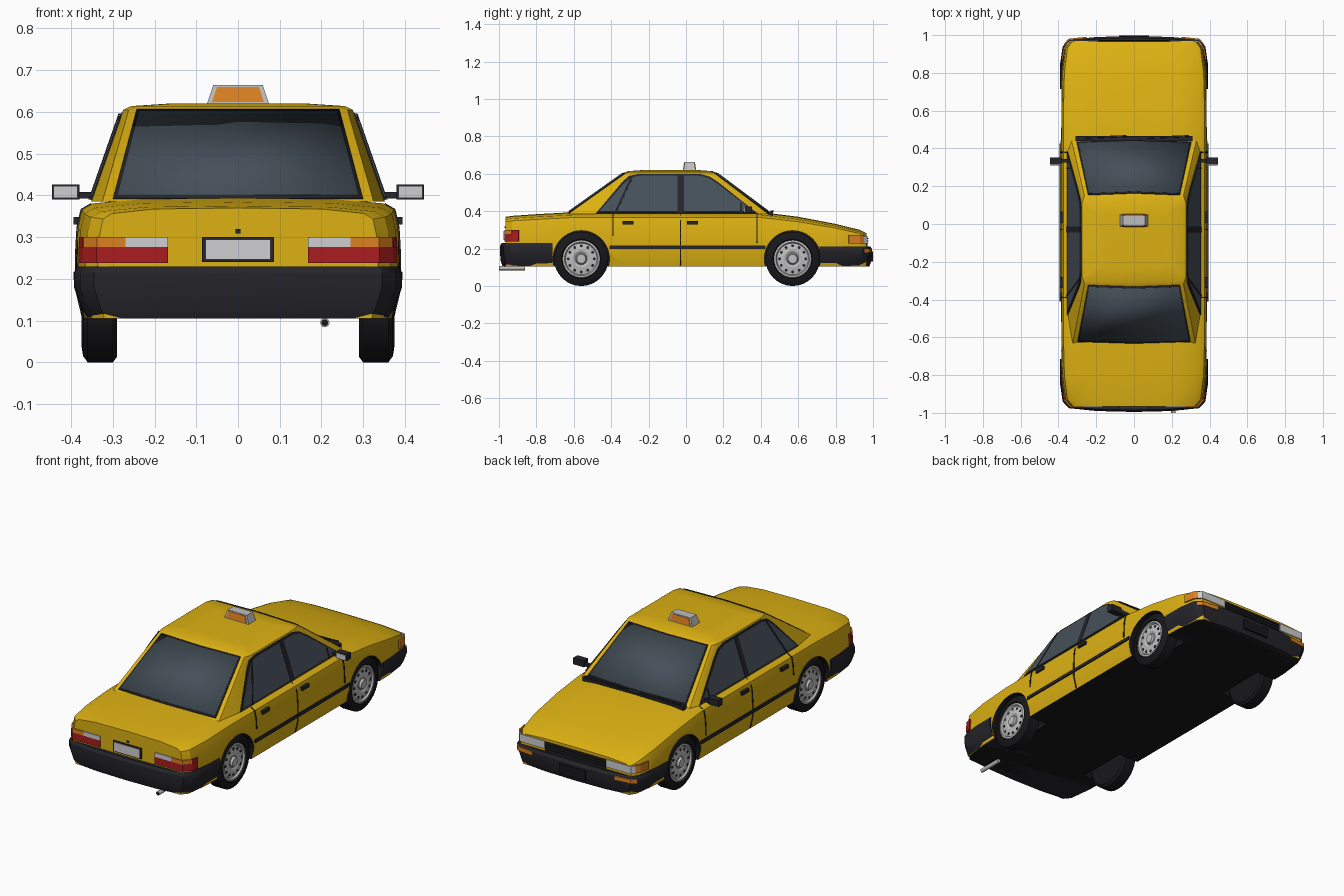
import bpy, bmesh, math
from mathutils import Vector

if "Cube" in bpy.data.objects:
    bpy.data.objects.remove(bpy.data.objects["Cube"])


def material(name, r, g, b):
    m = bpy.data.materials.new(name)
    m.use_nodes = True
    m.diffuse_color = (r, g, b, 1)
    bsdf = next(n for n in m.node_tree.nodes if n.type == 'BSDF_PRINCIPLED')
    bsdf.inputs["Base Color"].default_value = (r, g, b, 1)
    return m


yellow = material("yellow paint", .72, .44, .006)
glass = material("tinted glass", .06, .08, .1)
trim = material("dark trim", .018, .018, .024)
black = material("black rubber", .009, .009, .011)
metal = material("light metal", .52, .52, .52)
white = material("white lens", .62, .62, .64)
red = material("red lens", .4, .012, .014)
orange = material("orange lens", .72, .22, .015)


def build(name, verts, faces, mat, thick=0, mirror=False, smooth=True):
    bm = bmesh.new()
    vs = [bm.verts.new(v) for v in verts]
    for f in faces:
        bm.faces.new([vs[i] for i in f])
    bmesh.ops.recalc_face_normals(bm, faces=bm.faces)
    me = bpy.data.meshes.new(name)
    bm.to_mesh(me)
    bm.free()
    me.materials.append(mat)
    ob = bpy.data.objects.new(name, me)
    bpy.context.collection.objects.link(ob)
    if thick:
        sol = ob.modifiers.new("thickness", 'SOLIDIFY')
        sol.thickness, sol.offset = thick, 0
    if mirror:
        ob.modifiers.new("mirror", 'MIRROR').use_mirror_merge = False
    if smooth:
        smooth_shade(ob)
    return ob


def smooth_shade(ob):
    bpy.ops.object.select_all(action='DESELECT')
    ob.select_set(True)
    bpy.context.view_layer.objects.active = ob
    bpy.ops.object.shade_smooth_by_angle(angle=math.radians(32))


def loft(name, rings, mat, **kw):
    """Closed rings of equal length, joined and capped."""
    n = len(rings[0])
    faces = [(k * n + i, k * n + (i + 1) % n, (k + 1) * n + (i + 1) % n, (k + 1) * n + i)
             for k in range(len(rings) - 1) for i in range(n)]
    faces += [range(n), range((len(rings) - 1) * n, len(rings) * n)]
    return build(name, [v for r in rings for v in r], faces, mat, **kw)


def box(name, x, y, z, mat, taper=1, **kw):
    cx, cy = sum(x) / 2, sum(y) / 2
    rect = [(x[i], y[j]) for i, j in ((0, 0), (1, 0), (1, 1), (0, 1))]
    rings = [[(cx + (a - cx) * t, cy + (b - cy) * t, h) for a, b in rect]
             for h, t in ((z[0], 1), (z[1], taper))]
    return loft(name, rings, mat, smooth=False, **kw)


def ribbon(name, path, z0, z1, mat, mirror=True):
    """Thin upright plate following a plan path."""
    n = len(path)
    verts = [(x, y, z) for z in (z0, z1) for x, y in path]
    faces = [(i, i + 1, n + i + 1, n + i) for i in range(n - 1)]
    return build(name, verts, faces, mat, thick=.008, mirror=mirror, smooth=False)


def lathe(name, profile, y, z, mat, sides=32, **kw):
    rings = [[(x, y + r * math.cos(a * math.tau / sides), z + r * math.sin(a * math.tau / sides))
              for a in range(sides)] for x, r in profile]
    return loft(name, rings, mat, **kw)


# Lower body: cross-sections along the length
SILL = .105
SECTION = [(.6, .99), (.9, .95), (.965, .9), (.99, .75), (1, .5), (1, .25), (.955, 0)]


def body_ring(y, w, top):
    h = top - SILL
    half = [(w * a, y, SILL + h * f) for a, f in SECTION]
    return [(0, y, top)] + half + [(0, y, SILL)] + [(-p[0], y, p[2]) for p in reversed(half)]


STATIONS = [(-.965, .335, .37), (-.93, .365, .375), (-.8, .382, .384), (-.6, .387, .395),
            (-.3, .388, .395), (0, .388, .395), (.4, .388, .395), (.6, .387, .37),
            (.8, .382, .332), (.93, .365, .3), (.965, .34, .282)]
body = loft("body", [body_ring(*s) for s in STATIONS], yellow, smooth=False)
body.data.materials.append(black)

# Wheel arches
AXLES, HUB = (-.56, .57), .145
for y in AXLES:
    for s in (1, -1):
        cutter = lathe("arch_cutter", [(s * .25, .151), (s * .5, .151)], y, HUB, yellow, 40)
        mod = body.modifiers.new("arch", 'BOOLEAN')
        mod.operation, mod.solver, mod.object = 'DIFFERENCE', 'EXACT', cutter
        bpy.context.view_layer.objects.active = body
        bpy.ops.object.modifier_apply(modifier=mod.name)
        bpy.data.objects.remove(cutter)
for p in body.data.polygons:
    c = p.center
    in_arch = any(math.hypot(c.y - y, c.z - HUB) < .154 for y in AXLES) and abs(c.x) < .345
    p.material_index = int(p.normal.z < -.8 or in_arch)
smooth_shade(body)

# Cabin with crowned roof
BASE, ROOF = .385, .605


def cabin_ring(pts, z, k=1):
    right = [(x * k, (y + .085) * k - .085, z) for x, y in pts]
    return right + [(-x, y, z) for x, y, z in reversed(right) if x > 0]


base_plan = [(0, -.64), (.325, -.63), (.352, -.47), (.352, .38), (.33, .44), (0, .455)]
roof_plan = [(0, -.33), (.262, -.32), (.275, -.28), (.275, .11), (.262, .15), (0, .16)]
loft("cabin", [cabin_ring(base_plan, BASE), cabin_ring(roof_plan, ROOF),
               cabin_ring(roof_plan, .614, .93), cabin_ring(roof_plan, .62, .6)], yellow)


# Windscreen and rear window
def screen(name, rear, u, v0, v1, lift, mat):
    i = 0 if rear else 5
    j = 1 if rear else 4
    s = -1 if rear else 1
    verts = []
    for v in (v0, v1):
        for k in (-u, 0, u):
            b, r = Vector(base_plan[j]), Vector(roof_plan[j])
            p = b.lerp(r, v)
            mid = Vector(base_plan[i]).lerp(Vector(roof_plan[i]), v)
            y = mid.y + (p.y - mid.y) * abs(k)
            verts.append((p.x * k, y + s * lift, BASE + (ROOF - BASE) * v + lift))
    build(name, verts, [(0, 1, 4, 3), (1, 2, 5, 4)], mat, thick=.004)


for name, rear in (("rear_window", True), ("windscreen", False)):
    screen(name + "_seal", rear, .925, .03, .995, .001, trim)
    screen(name, rear, .9, .06, .97, .003, glass)


# Side windows and pillars
def side_plate(name, pts, lift, mat):
    verts = [(.352 - (z - BASE) * .35 + lift, y, z) for y, z in pts]
    build(name, verts, [range(len(pts))], mat, thick=.004, mirror=True, smooth=False)


window = [(-.465, .397), (-.33, .55), (-.295, .58), (-.25, .589), (.07, .589),
          (.12, .577), (.17, .545), (.365, .397)]
side_plate("side_window_seal", [((y + .05) * 1.04 - .05, (z - .49) * 1.09 + .49)
                                for y, z in window], .001, trim)
side_plate("side_window", window, .004, glass)
side_plate("centre_pillar", [(-.045, .39), (-.012, .39), (-.012, .596), (-.045, .596)], .006, trim)
side_plate("rear_divider", [(-.385, .39), (-.373, .39), (-.28, .59), (-.292, .59)], .006, trim)
side_plate("front_divider", [(.29, .39), (.3, .39), (.3, .44), (.29, .447)], .006, trim)


# Door seams follow the body side
def side_x(z):
    pts = [(SILL + (.395 - SILL) * f, .388 * a) for a, f in SECTION]
    for (z1, x1), (z0, x0) in zip(pts, pts[1:]):
        if z >= z0:
            return x0 + (x1 - x0) * (z - z0) / (z1 - z0)
    return pts[-1][1]


for y, low in ((-.39, .27), (-.03, .11), (.38, .23)):
    zs = [low + (.38 - low) * i / 8 for i in range(9)]
    verts = [(side_x(z) + .001, y + d, z) for z in zs for d in (-.003, .003)]
    build("door_seam", verts, [(2 * i, 2 * i + 1, 2 * i + 3, 2 * i + 2) for i in range(8)],
          trim, thick=.004, mirror=True)
for y in (-.31, .035):
    box("door_handle", (.378, .394), (y - .03, y + .03), (.33, .348), trim, mirror=True)
box("side_moulding", (.38, .394), (-.41, .425), (.198, .216), trim, mirror=True)

# Bumpers
plan = [(.393, .715), (.391, .85), (.378, .94), (.345, .975), (.2, .99), (0, .995)]
for name, s, top in (("front_bumper", 1, .212), ("rear_bumper", -1, .23)):
    outline = [(x, s * y) for x, y in plan]
    outline += [(-x, y) for x, y in reversed(outline[:-1])]
    levels = [(.105, .92, .985), (.13, .955, .995), (.18, 1, 1), (top - .015, 1, 1), (top, .985, .99)]
    loft(name, [[(x * kx, y * (ky if abs(y) > .8 else 1), z) for x, y in outline]
                for z, kx, ky in levels], trim)

# Rear lights, plate and lock
ribbon("tail_light", [(.168, -.967), (.337, -.967), (.369, -.93), (.378, -.895)], .238, .277, red)
ribbon("rear_indicator", [(.27, -.967), (.336, -.967), (.367, -.93)], .277, .3, orange)
ribbon("rear_side_marker", [(.367, -.93), (.377, -.895)], .277, .3, red)
ribbon("reversing_light", [(.168, -.967), (.27, -.967)], .277, .3, white)
box("rear_plate_frame", (-.086, .086), (-.971, -.96), (.24, .3), trim)
box("rear_plate", (-.078, .078), (-.975, -.968), (.246, .294), white)
box("boot_lock", (-.006, .006), (-.97, -.96), (.309, .319), trim)

# Front lights and grille
ribbon("grille", [(-.185, .967), (.185, .967)], .212, .265, trim, mirror=False)
ribbon("headlight", [(.19, .967), (.341, .967), (.355, .95)], .226, .268, white)
ribbon("front_indicator", [(.355, .95), (.369, .93), (.38, .87)], .228, .272, orange)
ribbon("bumper_indicator", [(.25, .987), (.345, .977), (.366, .953)], .178, .2, orange)
for z in (.226, .24, .254):
    box("grille_bar", (-.18, .18), (.968, .975), (z - .002, z + .002), black)
box("front_plate_mount", (-.08, .08), (.985, .999), (.13, .185), black)

# Cowl and wipers
box("cowl", (-.31, .31), (.44, .465), (.375, .398), trim)
for x0 in (-.29, .04):
    build("wiper", [(x0, .452, .402), (x0 + .25, .462, .402), (x0 + .25, .47, .4), (x0, .46, .4)],
          [range(4)], trim, thick=.006, smooth=False)

# Door mirrors
box("mirror_arm", (.335, .39), (.325, .345), (.392, .408), trim, mirror=True)
box("mirror_shell", (.38, .446), (.315, .352), (.39, .426), trim, mirror=True)
box("mirror_glass", (.384, .442), (.311, .317), (.394, .422), white, mirror=True)

# Wheels
for name, y in zip(("rear", "front"), AXLES):
    lathe(name + "_tyre", [(.29, .08), (.29, .132), (.3, .145), (.36, .145), (.371, .13),
                           (.375, .105), (.362, .097)], y, HUB, black, mirror=True)
    lathe(name + "_rim", [(.34, .099), (.369, .1), (.371, .09), (.362, .084), (.368, .045),
                          (.362, .032), (.364, .028), (.375, .024), (.376, .004)],
          y, HUB, metal, mirror=True)
    for i in range(12):
        a = i * math.tau / 12
        lathe(name + "_rim_hole", [(.36, .008), (.3655, .008)], y + .07 * math.cos(a),
              HUB + .07 * math.sin(a), trim, 8, mirror=True)

# Exhaust pipe
for name, r, y0, mat in (("exhaust_pipe", .011, -1, metal), ("exhaust_opening", .008, -1.001, black)):
    loft(name, [[(.208 + r * math.cos(a * math.tau / 16), y, .095 + r * math.sin(a * math.tau / 16))
                 for a in range(16)] for y in (y0, -.86)], mat)

# Roof sign with lit panels on both faces
box("roof_sign", (-.076, .076), (-.014, .052), (.615, .664), metal, taper=.78)
for s in (1, -1):
    rows = [(.624, .062, .0328), (.659, .05, .0275)]
    verts = [(x * k, .019 + s * d, z) for z, x, d in rows for k in (-1, 1)]
    build("sign_panel", verts, [(0, 1, 3, 2)], orange, thick=.004, smooth=False)
